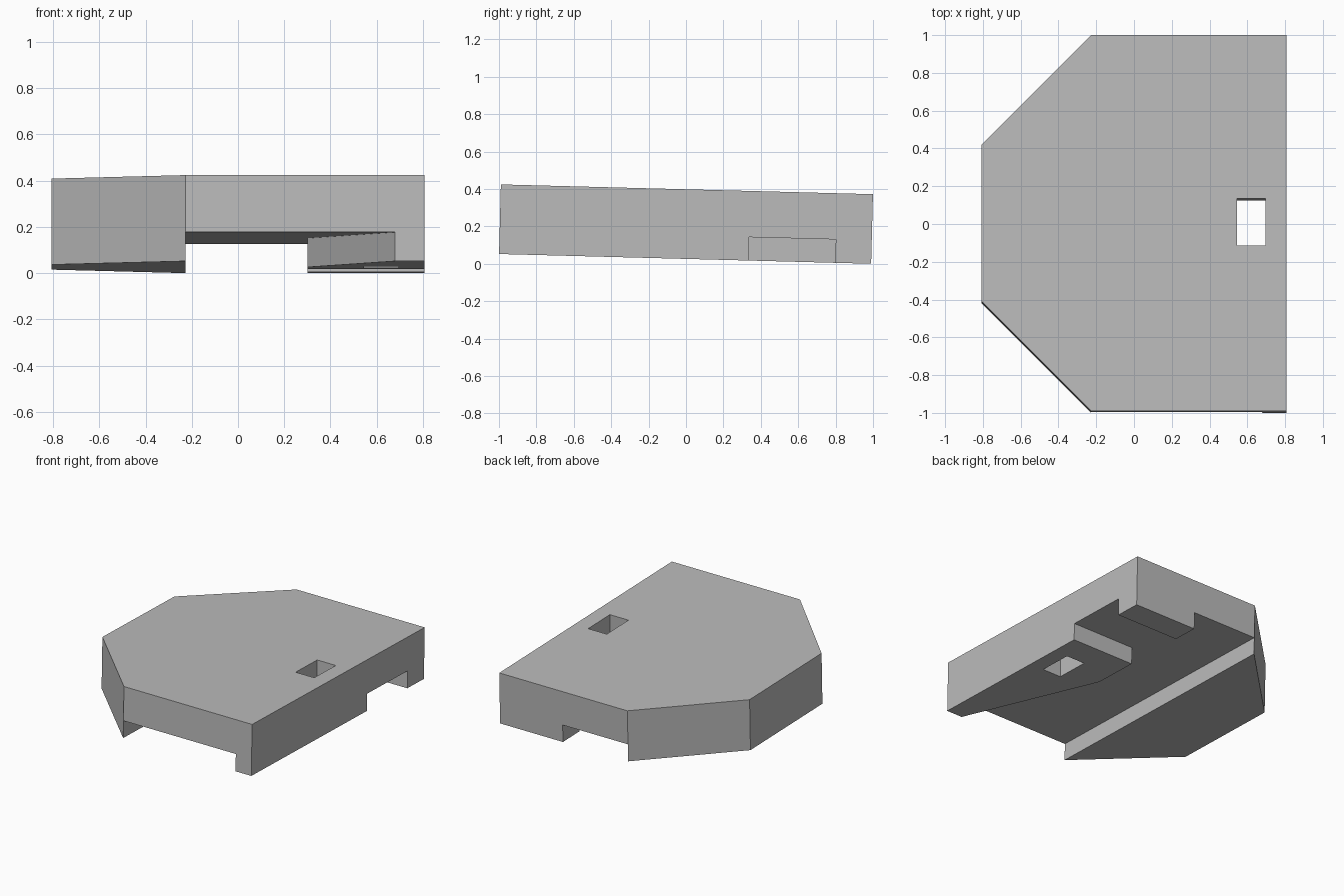
import bpy, bmesh, math

cube = bpy.data.objects.get("Cube")
if cube:
    bpy.data.objects.remove(cube, do_unlink=True)

grey = bpy.data.materials.new("plain grey")
grey.use_nodes = True
colour = (0.5, 0.5, 0.5, 1)
grey.diffuse_color = colour
grey.node_tree.nodes["Principled BSDF"].inputs["Base Color"].default_value = colour


def prism(name, outline, low, high):
    """Extrude a flat outline upward from low to high."""
    bm = bmesh.new()
    face = bm.faces.new([bm.verts.new((x, y, low)) for x, y in outline])
    new = bmesh.ops.extrude_face_region(bm, geom=[face])["geom"]
    verts = [v for v in new if isinstance(v, bmesh.types.BMVert)]
    bmesh.ops.translate(bm, verts=verts, vec=(0, 0, high - low))
    bmesh.ops.recalc_face_normals(bm, faces=bm.faces)
    mesh = bpy.data.meshes.new(name)
    bm.to_mesh(mesh)
    bm.free()
    mesh.materials.append(grey)
    obj = bpy.data.objects.new(name, mesh)
    bpy.context.collection.objects.link(obj)
    return obj


HALF = 0.186          # half of the slab thickness
END = 0.995           # half of the slab length

# Slab with two chamfered corners
slab = prism("wedge_slab", [(0.807, -END), (0.807, END), (-0.227, END),
                            (-0.807, 0.415), (-0.807, -0.415), (-0.227, -END)],
             -HALF, HALF)

# Underside channel: flared mouth at the front, side outlet near the back
channel = prism("channel_cutter",
                [(-0.227, -1.1), (0.72, -1.1), (0.3, 0), (0.3, 0.338),
                 (0.9, 0.338), (0.9, 0.803), (0.3, 0.803), (0.3, 1.1),
                 (-0.227, 1.1)], -0.4, -HALF + 0.125)

# Rectangular through hole
hole = prism("hole_cutter", [(0.545, -0.12), (0.695, -0.12),
                             (0.695, 0.13), (0.545, 0.13)], -0.4, 0.4)

# Cut the slab and discard the cutters
for cutter in (channel, hole):
    cutter.hide_render = True
    mod = slab.modifiers.new(cutter.name, "BOOLEAN")
    mod.operation = "DIFFERENCE"
    mod.solver = "EXACT"
    mod.object = cutter
bpy.context.view_layer.update()
depsgraph = bpy.context.evaluated_depsgraph_get()
cut_mesh = bpy.data.meshes.new_from_object(slab.evaluated_get(depsgraph))
slab.modifiers.clear()
slab.data = cut_mesh
for cutter in (channel, hole):
    bpy.data.objects.remove(cutter, do_unlink=True)

# Slight tilt, lower at the back
slab.rotation_euler.x = math.radians(-1.5)
slab.location.z = 0.212
